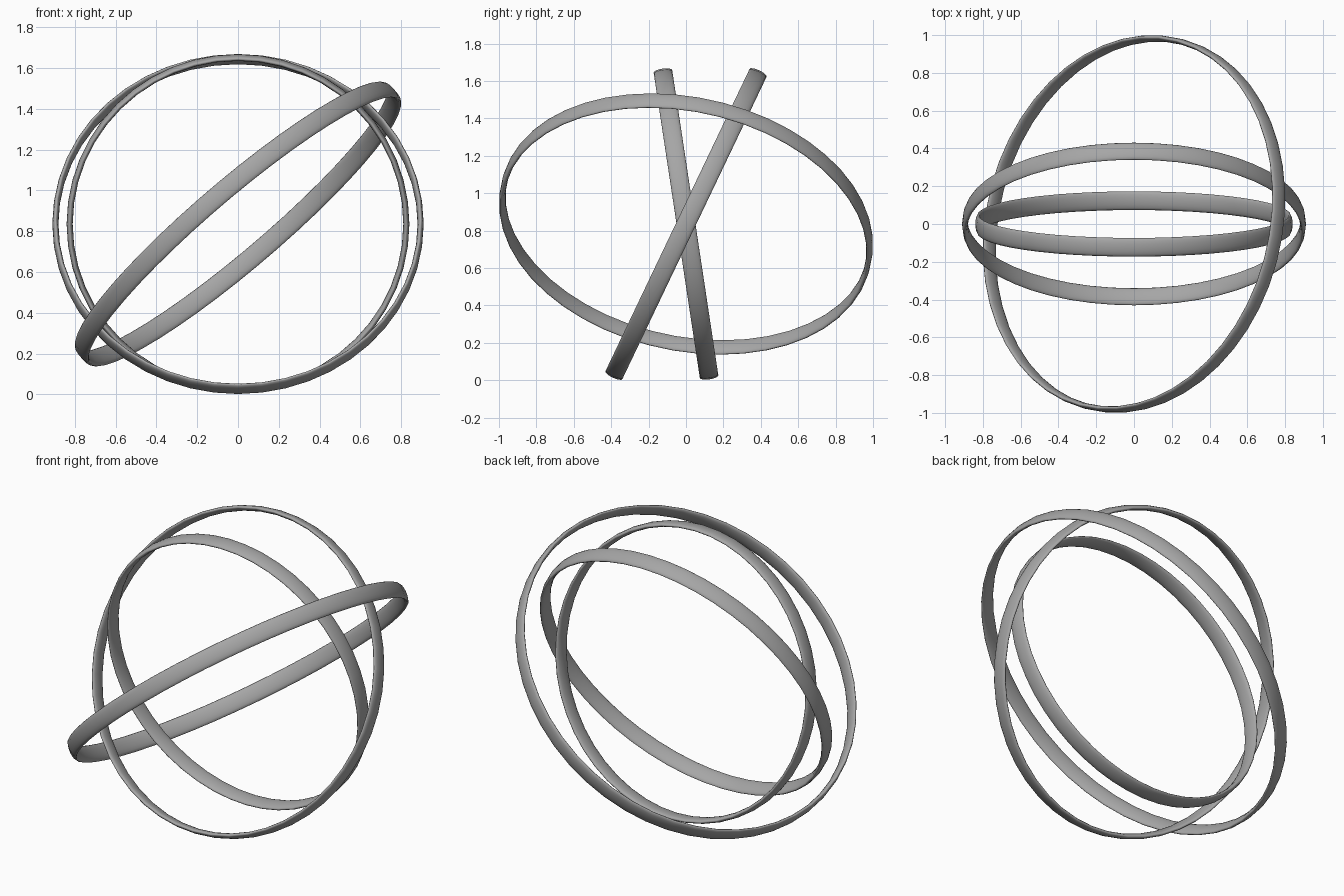
import bpy, bmesh, math
from mathutils import Vector, Matrix

cube = bpy.data.objects.get("Cube")
if cube:
    bpy.data.objects.remove(cube, do_unlink=True)

CENTRE = Vector((0, 0, 0.835))
HALF_WIDTH = 0.05        # band half width, along the ring axis
HALF_THICK = 0.015       # band half thickness, along the radius
SEGMENTS, SIDES = 48, 16

grey = bpy.data.materials.new("plain_grey")
grey.use_nodes = True
colour = (0.38, 0.38, 0.38, 1)
grey.diffuse_color = colour
grey.node_tree.nodes["Principled BSDF"].inputs["Base Color"].default_value = colour


def make_ring(name, radius, axis):
    """Spin a flattened oval section around z, then tilt z onto the axis."""
    bm = bmesh.new()
    section = []
    for i in range(SIDES):
        a = 2 * math.pi * i / SIDES
        section.append(bm.verts.new((radius + HALF_THICK * math.cos(a), 0,
                                     HALF_WIDTH * math.sin(a))))
    edges = [bm.edges.new((section[i], section[(i + 1) % SIDES])) for i in range(SIDES)]
    bmesh.ops.spin(bm, geom=section + edges, cent=(0, 0, 0), axis=(0, 0, 1),
                   angle=2 * math.pi, steps=SEGMENTS, use_duplicate=False)
    bmesh.ops.remove_doubles(bm, verts=bm.verts, dist=1e-4)
    bmesh.ops.recalc_face_normals(bm, faces=bm.faces)
    for f in bm.faces:
        f.smooth = True
    tilt = Vector((0, 0, 1)).rotation_difference(Vector(axis).normalized())
    bm.transform(Matrix.Translation(CENTRE) @ tilt.to_matrix().to_4x4())
    mesh = bpy.data.meshes.new(name)
    bm.to_mesh(mesh)
    bm.free()
    mesh.materials.append(grey)
    ring = bpy.data.objects.new(name, mesh)
    bpy.context.collection.objects.link(ring)
    return ring


# Two upright rings hinged about the x axis, one leaning back, one forward
lean_back, lean_forward = math.radians(25.5), math.radians(8.6)
make_ring("middle_ring", 0.895, (0, -math.cos(lean_back), math.sin(lean_back)))
make_ring("inner_ring", 0.825, (0, math.cos(lean_forward), math.sin(lean_forward)))

# Largest ring, tilted up towards +x
make_ring("outer_ring", 0.997, (-0.64, 0.17, 0.75))
